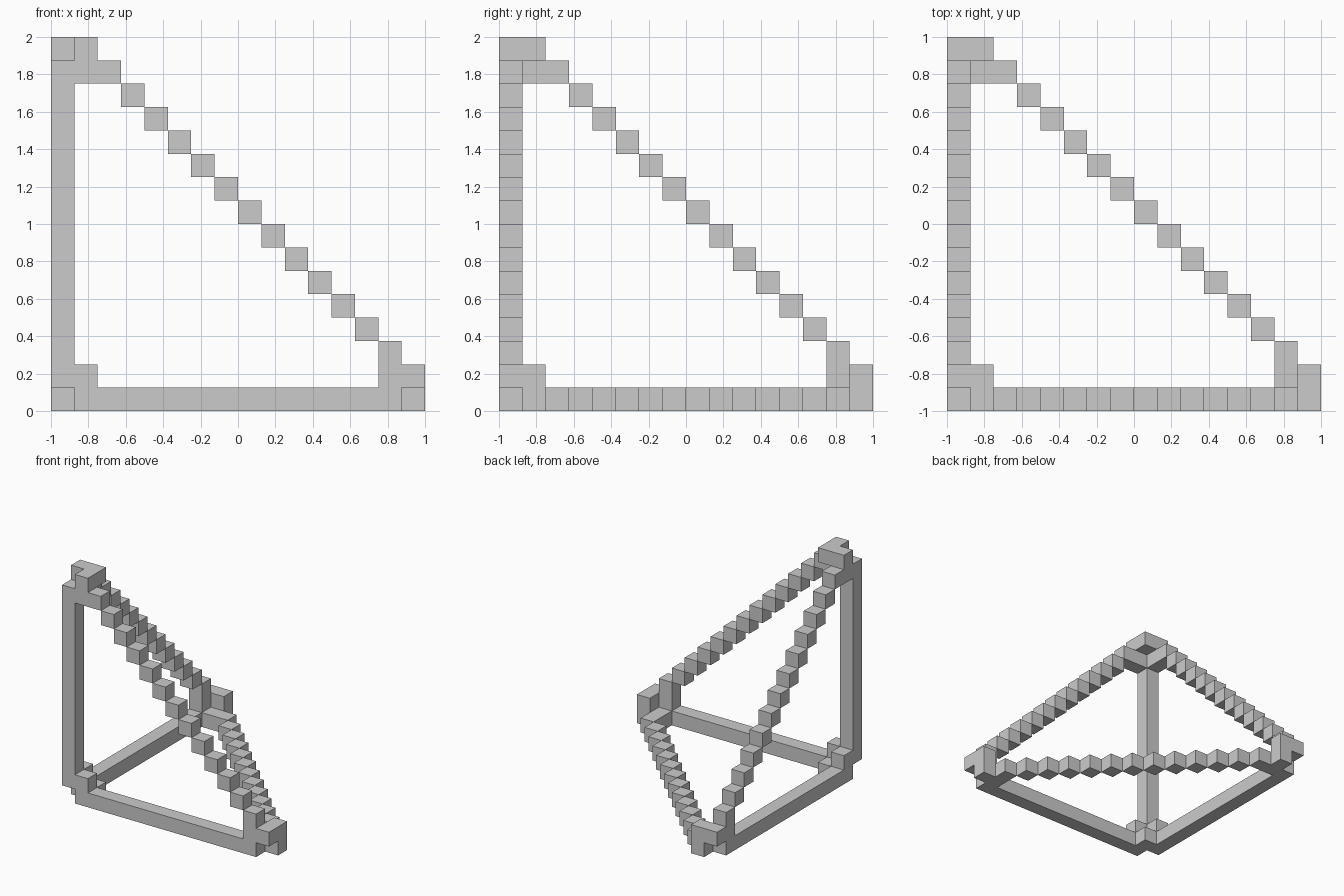
import bpy, bmesh
from mathutils import Vector

if "Cube" in bpy.data.objects:
    bpy.data.objects.remove(bpy.data.objects["Cube"])

N, S = 16, 0.125          # blocks per side, block size
L = N - 1


def turns(cell):
    """The three cyclic axis permutations of a block position."""
    x, y, z = cell
    return {(x, y, z), (z, x, y), (y, z, x)}


def spread(cells):
    return set().union(*(turns(c) for c in cells))


def corner(origin, sign):
    """2x2x2 cluster with its outer tip and inner tip removed."""
    return {tuple(o + s * d for o, s, d in zip(origin, sign, (a, b, c)))
            for a in (0, 1) for b in (0, 1) for c in (0, 1)
            if 0 < a + b + c < 3}


parts = {
    # corner clusters
    "base_corner": corner((0, 0, 0), (1, 1, 1)),
    "right_corner": corner((L, 0, 0), (-1, 1, 1)),
    "back_corner": corner((0, L, 0), (1, -1, 1)),
    "top_corner": corner((0, 0, L), (1, 1, -1)),
    # straight beams along the axes
    "front_beam": {(i, 0, 0) for i in range(2, L - 1)},
    "side_beam": {(0, i, 0) for i in range(2, L - 1)},
    "upright_post": {(0, 0, i) for i in range(2, L - 1)},
    # stepped diagonals, one block per step
    "front_stair": {(i, 0, N - i) for i in range(2, L)},
    "side_stair": {(0, i, N - i) for i in range(2, L)},
    "floor_stair": {(i, N - i, 0) for i in range(2, L)},
}
solid = set().union(*parts.values())


def build(name, cells):
    """Mesh the exposed block faces of one part."""
    bm = bmesh.new()
    for c in sorted(cells):
        for ax in range(3):
            for side in (0, 1):
                n = list(c)
                n[ax] += 2 * side - 1
                if tuple(n) in solid:
                    continue
                u, v = (ax + 1) % 3, (ax + 2) % 3
                loop = []
                for du, dv in ((0, 0), (1, 0), (1, 1), (0, 1)):
                    p = Vector(c)
                    p[ax] += side
                    p[u] += du
                    p[v] += dv
                    loop.append(bm.verts.new(p * S - Vector((1, 1, 0))))
                bm.faces.new(loop if side else loop[::-1])
    bmesh.ops.remove_doubles(bm, verts=bm.verts, dist=1e-4)
    # merge flush block faces into clean flat panels
    bmesh.ops.dissolve_limit(bm, angle_limit=0.01, verts=bm.verts, edges=bm.edges)
    me = bpy.data.meshes.new(name)
    bm.to_mesh(me)
    bm.free()
    bpy.context.collection.objects.link(bpy.data.objects.new(name, me))


for name, cells in parts.items():
    build(name, cells)
